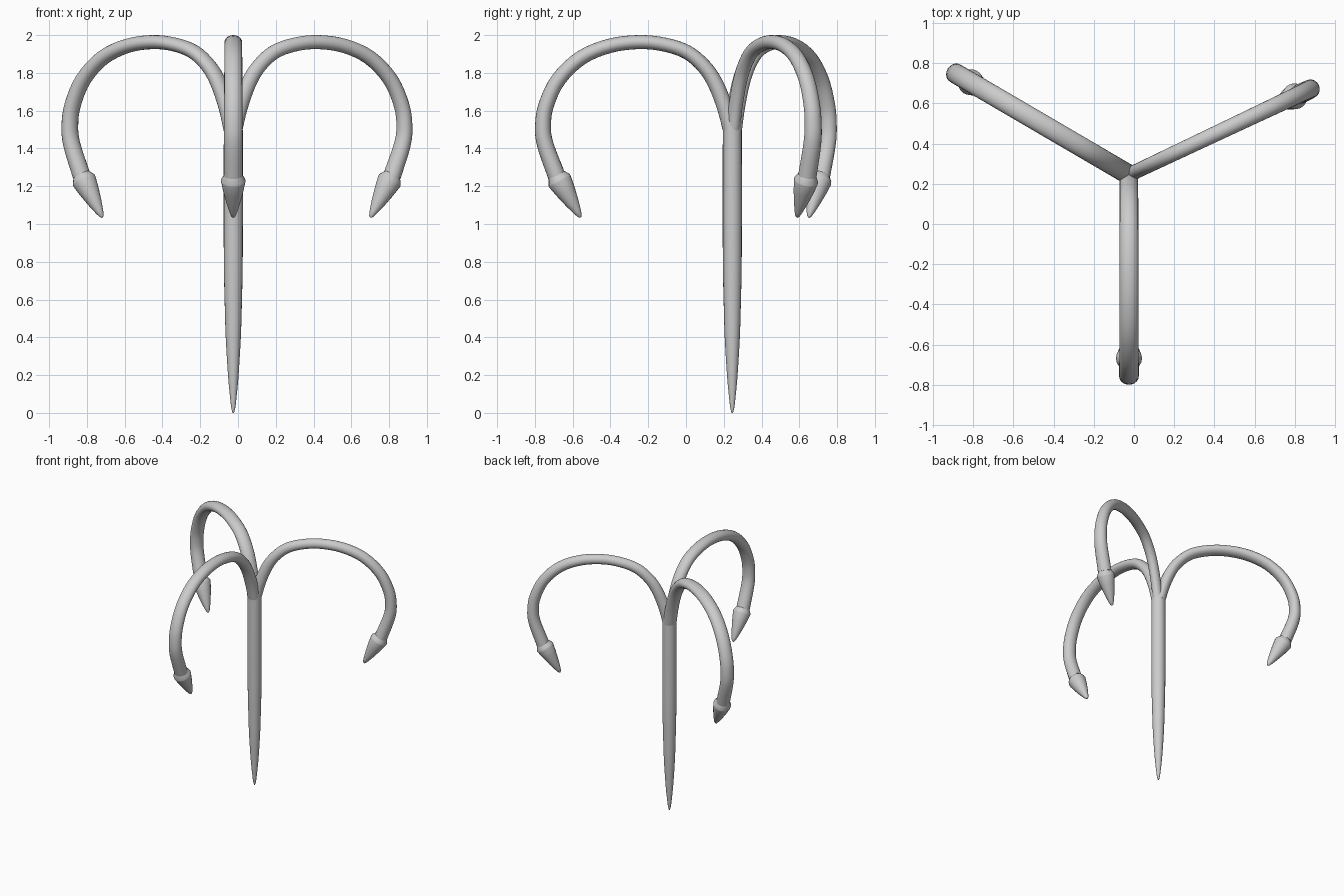
import bpy, bmesh, math
from mathutils import Vector

cube = bpy.data.objects.get("Cube")
if cube:
    bpy.data.objects.remove(cube)

SIDES = 20
CENTRE = Vector((-0.025, 0.245, 0))

steel = bpy.data.materials.new("light_grey_steel")
steel.use_nodes = True
steel.diffuse_color = (0.6, 0.6, 0.6, 1)
steel.node_tree.nodes["Principled BSDF"].inputs["Base Color"].default_value = (0.6, 0.6, 0.6, 1)


def smooth_path(points, steps=4):
    """Catmull-Rom interpolation through tuples of any length."""
    pts = [Vector(p) for p in points]
    pts = [pts[0] * 2 - pts[1]] + pts + [pts[-1] * 2 - pts[-2]]
    out = []
    for a, b, c, d in zip(pts, pts[1:], pts[2:], pts[3:]):
        for i in range(steps):
            t = i / steps
            out.append((b * 2 + (c - a) * t + (a * 2 - b * 5 + c * 4 - d) * t * t
                        + (b * 3 - a - c * 3 + d) * t ** 3) / 2)
    return out + [pts[-2]]


def sweep(name, stations, angle=0.0):
    """Skin rings (reach, height, in-plane radius, side radius) in a vertical plane."""
    out = Vector((math.cos(angle), math.sin(angle), 0))
    side = Vector((-out.y, out.x, 0))
    up = Vector((0, 0, 1))
    spine = [out * s[0] + up * s[1] for s in stations]
    bm = bmesh.new()
    rings = []
    for i, s in enumerate(stations):
        tangent = (spine[min(i + 1, len(spine) - 1)] - spine[max(i - 1, 0)]).normalized()
        normal = side.cross(tangent)
        ring = []
        for k in range(SIDES):
            a = math.tau * k / SIDES
            ring.append(bm.verts.new(CENTRE + spine[i] + normal * math.cos(a) * s[2]
                                     + side * math.sin(a) * s[3]))
        rings.append(ring)
    for lower, upper in zip(rings, rings[1:]):
        for k in range(SIDES):
            j = (k + 1) % SIDES
            bm.faces.new((lower[k], lower[j], upper[j], upper[k]))
    bm.faces.new(rings[0][::-1])
    bm.faces.new(rings[-1])
    bmesh.ops.recalc_face_normals(bm, faces=bm.faces)
    mesh = bpy.data.meshes.new(name)
    bm.to_mesh(mesh)
    bm.free()
    mesh.materials.append(steel)
    obj = bpy.data.objects.new(name, mesh)
    bpy.context.collection.objects.link(obj)
    bpy.ops.object.select_all(action='DESELECT')
    obj.select_set(True)
    bpy.context.view_layer.objects.active = obj
    bpy.ops.object.shade_smooth_by_angle(angle=math.radians(40))


# Straight shaft tapering to a point at the bottom
profile = [(0, .004), (.03, .011), (.1, .019), (.2, .028), (.4, .04),
           (.6, .046), (.8, .05), (1.2, .051), (1.54, .05)]
sweep("shaft", smooth_path([(0, z, r, r) for z, r in profile]))

# Curved arm centreline: reach, height, in-plane radius
ARM = [(.008, 1.5, .042), (.04, 1.62, .042), (.09, 1.745, .041), (.15, 1.835, .039),
       (.24, 1.91, .038), (.36, 1.95, .037), (.495, 1.963, .037), (.65, 1.943, .038),
       (.8, 1.88, .039), (.92, 1.765, .04), (.985, 1.63, .041), (1.002, 1.52, .042),
       (.99, 1.42, .044), (.93, 1.255, .047)]
BASE, TIP = Vector((.915, 1.23)), Vector((.803, 1.035))
# Barb profile: fraction from base to tip, radius
BARB = [(-.16, .045), (-.02, .064), (.02, .065), (.3, .053), (.6, .037),
        (.85, .021), (.96, .012), (1, .004)]

# Three hooks: name, heading in degrees, side radius at root and at end
for name, heading, root, end in (("front", -90, .046, .05),
                                 ("left", 25.3, .036, .05),
                                 ("right", 149.7, .05, .05)):
    angle = math.radians(heading)
    last = len(ARM) - 1
    arm = [(r, z, w, root + (end - root) * (i / last) ** 2) for i, (r, z, w) in enumerate(ARM)]
    sweep(name + "_arm", smooth_path(arm), angle)
    barb = [(*BASE.lerp(TIP, t), w, w) for t, w in BARB]
    sweep(name + "_barb", barb, angle)
